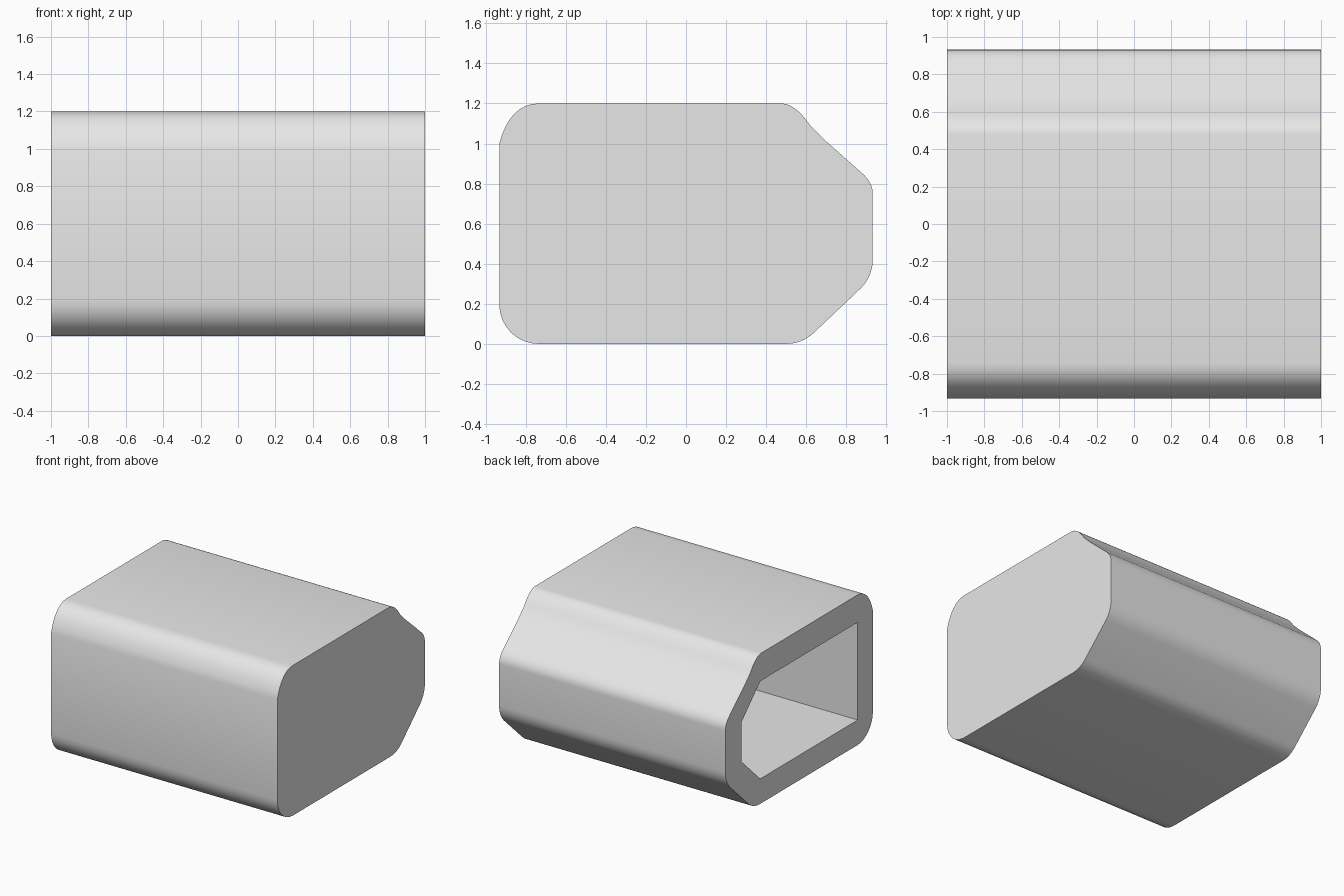
import bpy
import bmesh
import math

cube = bpy.data.objects.get("Cube")
if cube:
    bpy.data.objects.remove(cube, do_unlink=True)

HALF = 1.0      # half length along x
CAP = 0.004     # thin closed end


def arc(cy, cz, r, start, end, steps=8):
    """Round corner in the yz plane, angles in degrees."""
    pts = []
    for i in range(steps + 1):
        a = math.radians(start + (end - start) * i / steps)
        pts.append((cy + r * math.cos(a), cz + r * math.sin(a)))
    return pts


def bend(a, c, b, steps=8):
    """Soft corner from a to b, pulled towards c."""
    pts = []
    for i in range(steps + 1):
        t = i / steps
        pts.append(tuple((1 - t) ** 2 * p + 2 * t * (1 - t) * q + t * t * s
                         for p, q, s in zip(a, c, b)))
    return pts


def ring(bm, profile, x):
    return [bm.verts.new((x, y, z)) for y, z in profile]


def bridge(bm, a, b):
    n = len(a)
    for i in range(n):
        j = (i + 1) % n
        bm.faces.new((a[i], a[j], b[j], b[i]))


def loop_edges(bm, verts):
    return [bm.edges.get((v, verts[(i + 1) % len(verts)])) for i, v in enumerate(verts)]


# Outer profile, counter-clockwise from the lower front corner
outer = arc(-0.735, 0.2, 0.197, 180, 270)
outer = [(y, max(z - 0.003, 0.0)) for y, z in outer]
outer[-1] = (-0.735, 0.0)
outer += arc(0.5, 0.2, 0.2, 270, 315, 5)
outer += arc(0.732, 0.42, 0.2, 315, 360, 5)
outer += bend((0.932, 0.75), (0.932, 0.81), (0.87, 0.86), 6)
outer += [(0.69, 1.02)]
outer += bend((0.62, 1.09), (0.55, 1.195), (0.48, 1.2))
outer += bend((-0.74, 1.2), (-0.88, 1.195), (-0.932, 1.0))

# Hollow profile with sharp corners
inner = [(-0.74, 0.2), (0.49, 0.2), (0.73, 0.43),
         (0.73, 0.74), (0.49, 0.98), (-0.74, 0.98)]

bm = bmesh.new()
out_open, out_shut = ring(bm, outer, -HALF), ring(bm, outer, HALF)
in_open, in_shut = ring(bm, inner, -HALF), ring(bm, inner, HALF - CAP)
bridge(bm, out_open, out_shut)
bridge(bm, in_open, in_shut)
bm.faces.new(out_shut)
bm.faces.new(in_shut)

# Flat rim round the opening
bmesh.ops.triangle_fill(bm, use_beauty=True, normal=(-1, 0, 0),
                        edges=loop_edges(bm, out_open) + loop_edges(bm, in_open))
bmesh.ops.recalc_face_normals(bm, faces=bm.faces[:])

mesh = bpy.data.meshes.new("hollow_shell")
bm.to_mesh(mesh)
bm.free()
shell = bpy.data.objects.new("hollow_shell", mesh)
bpy.context.collection.objects.link(shell)

# Plain grey
grey = bpy.data.materials.new("light grey")
grey.use_nodes = True
colour = (0.8, 0.8, 0.8, 1.0)
grey.diffuse_color = colour
for node in grey.node_tree.nodes:
    if node.type == 'BSDF_PRINCIPLED':
        node.inputs["Base Color"].default_value = colour
mesh.materials.append(grey)

# Smooth round corners, sharp edges elsewhere
bpy.ops.object.select_all(action='DESELECT')
shell.select_set(True)
bpy.context.view_layer.objects.active = shell
bpy.ops.object.shade_smooth_by_angle(angle=math.radians(30))
